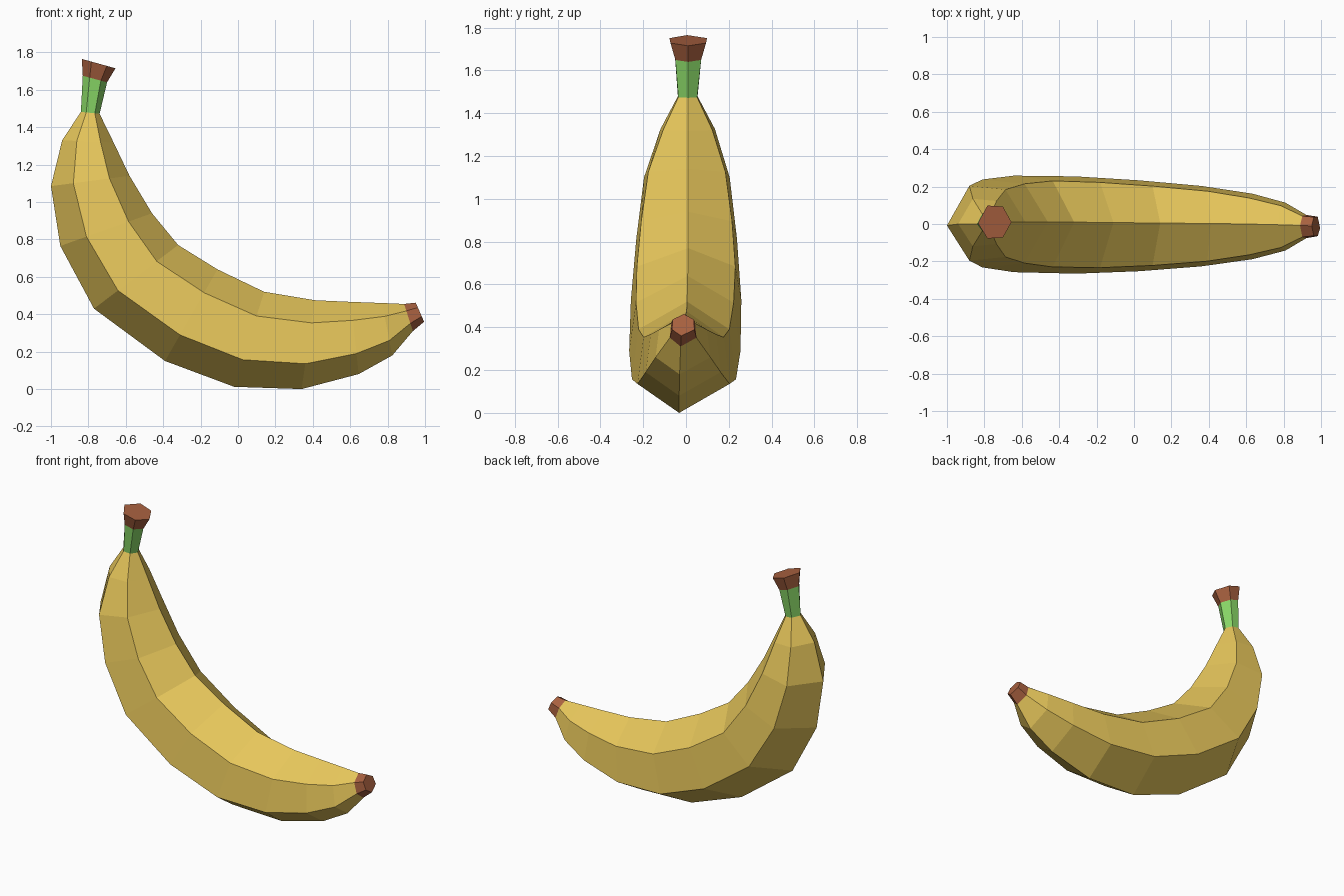
import bpy, bmesh
from mathutils import Vector

def material(name, rgb):
    m = bpy.data.materials.new(name)
    m.diffuse_color = (*rgb, 1)
    return m

yellow = material("banana yellow", (0.80, 0.57, 0.105))
green = material("stem green", (0.25, 0.68, 0.135))
brown = material("dry brown", (0.39, 0.118, 0.05))

# Six-sided sections: outer ridge x,z | inner ridge x,z | half width outer, inner | ridge y outer, inner
S = [
    (-0.835, 1.765, -0.655, 1.715, 0.088, 0.083, 0.005, 0.01),
    (-0.83, 1.675, -0.70, 1.64, 0.062, 0.06, 0.005, 0.01),
    (-0.84, 1.482, -0.74, 1.472, 0.046, 0.044, 0.0, 0.01),
    (-0.94, 1.33, -0.665, 1.318, 0.127, 0.115, 0.0, 0.01),
    (-1.00, 1.085, -0.58, 1.14, 0.20, 0.18, -0.008, 0.01),
    (-0.95, 0.765, -0.46, 0.94, 0.235, 0.212, -0.01, 0.01),
    (-0.77, 0.43, -0.32, 0.77, 0.258, 0.23, -0.015, 0.01),
    (-0.39, 0.15, -0.11, 0.64, 0.26, 0.228, -0.025, 0.008),
    (-0.02, 0.012, 0.14, 0.52, 0.243, 0.212, -0.03, 0.005),
    (0.34, 0.0, 0.41, 0.475, 0.215, 0.187, -0.032, 0.003),
    (0.645, 0.08, 0.605, 0.466, 0.175, 0.152, -0.032, 0.0),
    (0.825, 0.18, 0.77, 0.46, 0.128, 0.112, -0.03, -0.004),
    (0.935, 0.31, 0.888, 0.455, 0.062, 0.056, -0.025, -0.008),
    (0.995, 0.36, 0.95, 0.462, 0.052, 0.05, -0.022, -0.01),
]

def ring(s):
    xo, zo, xi, zi, wo, wi, yo, yi = s
    a, b = Vector((xo, yo, zo)), Vector((xi, yi, zi))
    mid_y = (yo + yi) / 2 + 0.003
    def side(t, w):
        p = a.lerp(b, t)
        p.y = mid_y + w
        return p
    return [a, side(0.285, -wo), side(0.745, -wi), b, side(0.745, wi), side(0.285, wo)]

def loft(name, sections, mat, cap_start=False, cap_end=False):
    bm = bmesh.new()
    rings = [[bm.verts.new(p) for p in ring(s)] for s in sections]
    for r, q in zip(rings, rings[1:]):
        for i in range(6):
            j = (i + 1) % 6
            bm.faces.new((r[i], q[i], q[j], r[j]))
    if cap_start:
        bm.faces.new(rings[0])
    if cap_end:
        bm.faces.new(rings[-1][::-1])
    me = bpy.data.meshes.new(name)
    bm.to_mesh(me)
    bm.free()
    me.materials.append(mat)
    ob = bpy.data.objects.new(name, me)
    bpy.context.collection.objects.link(ob)

# Parts from stem end to blossom end
loft("stem_cap", S[0:2], brown, cap_start=True)
loft("stem", S[1:3], green)
loft("peel", S[2:13], yellow)
loft("blossom_tip", S[12:14], brown, cap_end=True)
